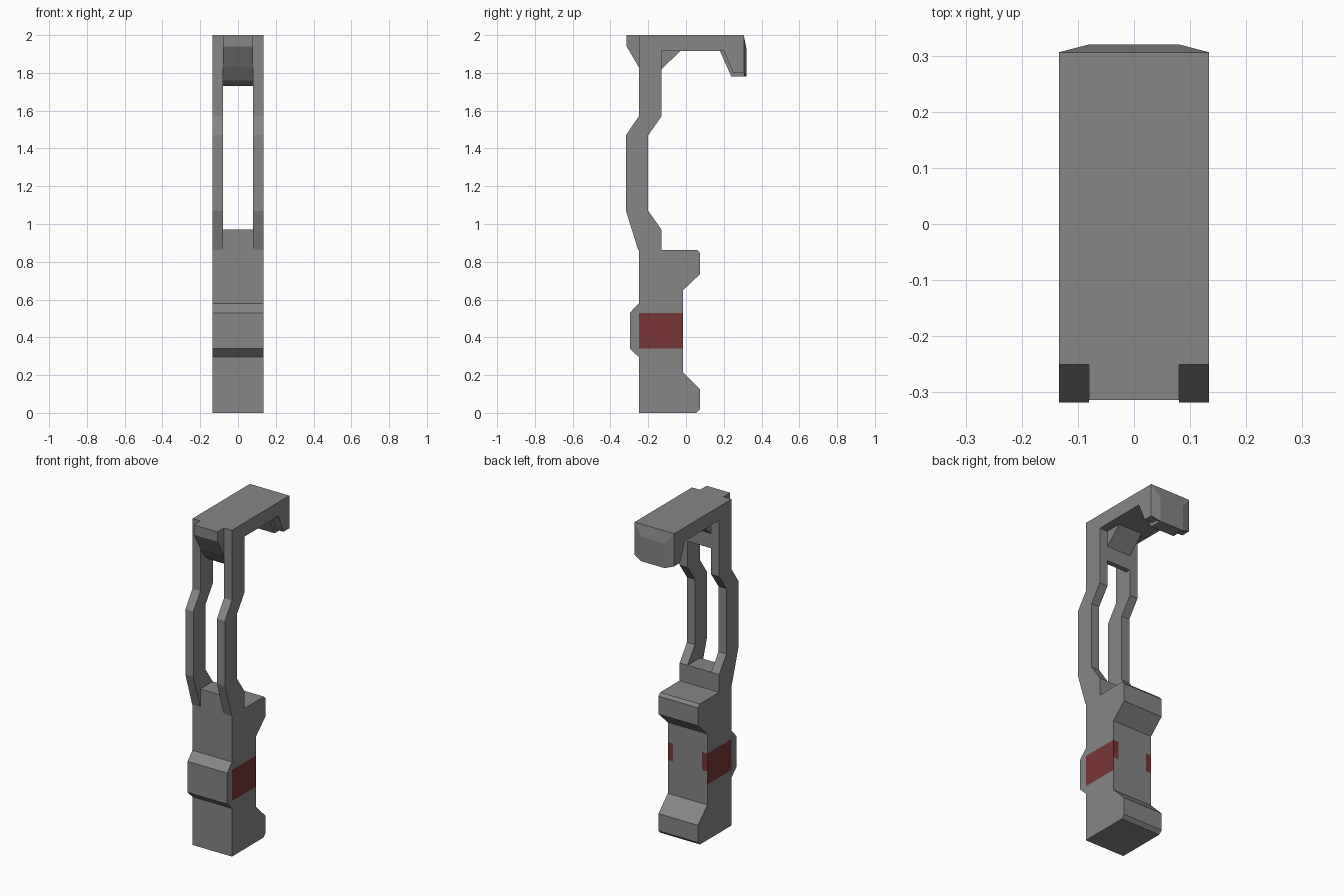
import bpy, bmesh
from mathutils import Vector

if "Cube" in bpy.data.objects:
    bpy.data.objects.remove(bpy.data.objects["Cube"])


def material(name, color):
    m = bpy.data.materials.new(name)
    m.diffuse_color = (*color, 1)
    m.use_nodes = True
    m.node_tree.nodes["Principled BSDF"].inputs["Base Color"].default_value = m.diffuse_color
    return m


GREY = material("grey", (0.24, 0.24, 0.24))
RED = material("dark red", (0.19, 0.036, 0.036))
W, IN = 0.134, 0.08          # half width of the whole, half width of the opening


def finish(bm, name):
    bmesh.ops.recalc_face_normals(bm, faces=bm.faces)
    mesh = bpy.data.meshes.new(name)
    bm.to_mesh(mesh)
    bm.free()
    ob = bpy.data.objects.new(name, mesh)
    bpy.context.collection.objects.link(ob)
    mesh.materials.append(GREY)
    return ob


def prism(outline, half):
    """Side outline (y, z) extruded across x."""
    bm = bmesh.new()
    face = bm.faces.new([bm.verts.new((-half, y, z)) for y, z in outline])
    geom = bmesh.ops.extrude_face_region(bm, geom=[face])["geom"]
    bmesh.ops.translate(bm, vec=(2 * half, 0, 0),
                        verts=[v for v in geom if isinstance(v, bmesh.types.BMVert)])
    return bm


# Lower grip block with front ridge and two rear feet
bm = prism([(-0.25, 0), (0.055, 0), (0.075, 0.02), (0.075, 0.125), (-0.015, 0.215),
            (-0.015, 0.65), (0.075, 0.735), (0.075, 0.845), (0.06, 0.862), (-0.13, 0.862),
            (-0.25, 0.862), (-0.25, 0.58), (-0.297, 0.53), (-0.297, 0.34), (-0.25, 0.295)], W)
# Cut lines bounding the red side bands
for co, no in [((0, 0, 0.34), (0, 0, 1)), ((0, 0, 0.42), (0, 0, 1)), ((0, 0, 0.53), (0, 0, 1)),
               ((0, -0.25, 0), (0, 1, 0)), ((0.097, 0, 0), (1, 0, 0)), ((-0.097, 0, 0), (1, 0, 0))]:
    bmesh.ops.bisect_plane(bm, geom=bm.verts[:] + bm.edges[:] + bm.faces[:],
                           plane_co=co, plane_no=no, dist=1e-5)
bm.normal_update()
for f in bm.faces:
    c = f.calc_center_median()
    side = abs(f.normal.x) > 0.9 and c.y > -0.25 and 0.34 < c.z < 0.53
    back = abs(c.y + 0.015) < 0.001 and abs(c.x) > 0.097 and 0.42 < c.z < 0.53
    f.material_index = 1 if side or back else 0
grip = finish(bm, "grip_block")
grip.data.materials.append(RED)

# Cranked frame with top plate, opened up between its two rails
frame = finish(prism([(-0.25, 0.862), (-0.13, 0.862), (-0.13, 0.97), (-0.2, 1.07), (-0.2, 1.47),
                      (-0.13, 1.57), (-0.13, 1.915), (0.2, 1.915), (0.25, 1.80), (0.306, 1.80),
                      (0.306, 2.0), (-0.25, 2.0), (-0.25, 1.57), (-0.318, 1.47),
                      (-0.318, 1.07), (-0.253, 0.862)], W), "rail_frame")
cutter = finish(prism([(-0.5, 0.8), (-0.25, 0.8), (-0.25, 0.97), (-0.05, 0.97), (-0.05, 1.73),
                       (-0.16, 1.73), (-0.2, 1.76), (-0.25, 1.83), (-0.5, 1.83)], IN), "window_cutter")
cutter.hide_render = True
mod = frame.modifiers.new("window", "BOOLEAN")
mod.object, mod.operation, mod.solver = cutter, "DIFFERENCE", "EXACT"
bpy.context.view_layer.objects.active = frame
bpy.ops.object.modifier_apply(modifier=mod.name)
bpy.data.objects.remove(cutter)

# Front tongue, rear gusset and hook tooth between the rails
finish(prism([(-0.25, 2.0), (-0.314, 2.0), (-0.314, 1.94), (-0.25, 1.83)], IN), "front_tongue")
finish(prism([(-0.13, 1.82), (-0.03, 1.915), (-0.13, 1.915)], IN), "rear_gusset")
finish(prism([(0.18, 1.915), (0.24, 1.78), (0.306, 1.78), (0.306, 1.915)], IN), "hook_tooth")

# Tapered bulge on the rear face
bm = bmesh.new()
for s in (-1, 1):
    for p in [(s * W, 0.306, 2), (s * W, 0.306, 1.80), (s * IN, 0.306, 1.78),
              (s * IN, 0.32, 1.93), (s * IN, 0.32, 1.78)]:
        bm.verts.new(Vector(p))
bmesh.ops.convex_hull(bm, input=bm.verts[:])
finish(bm, "rear_bulge")
